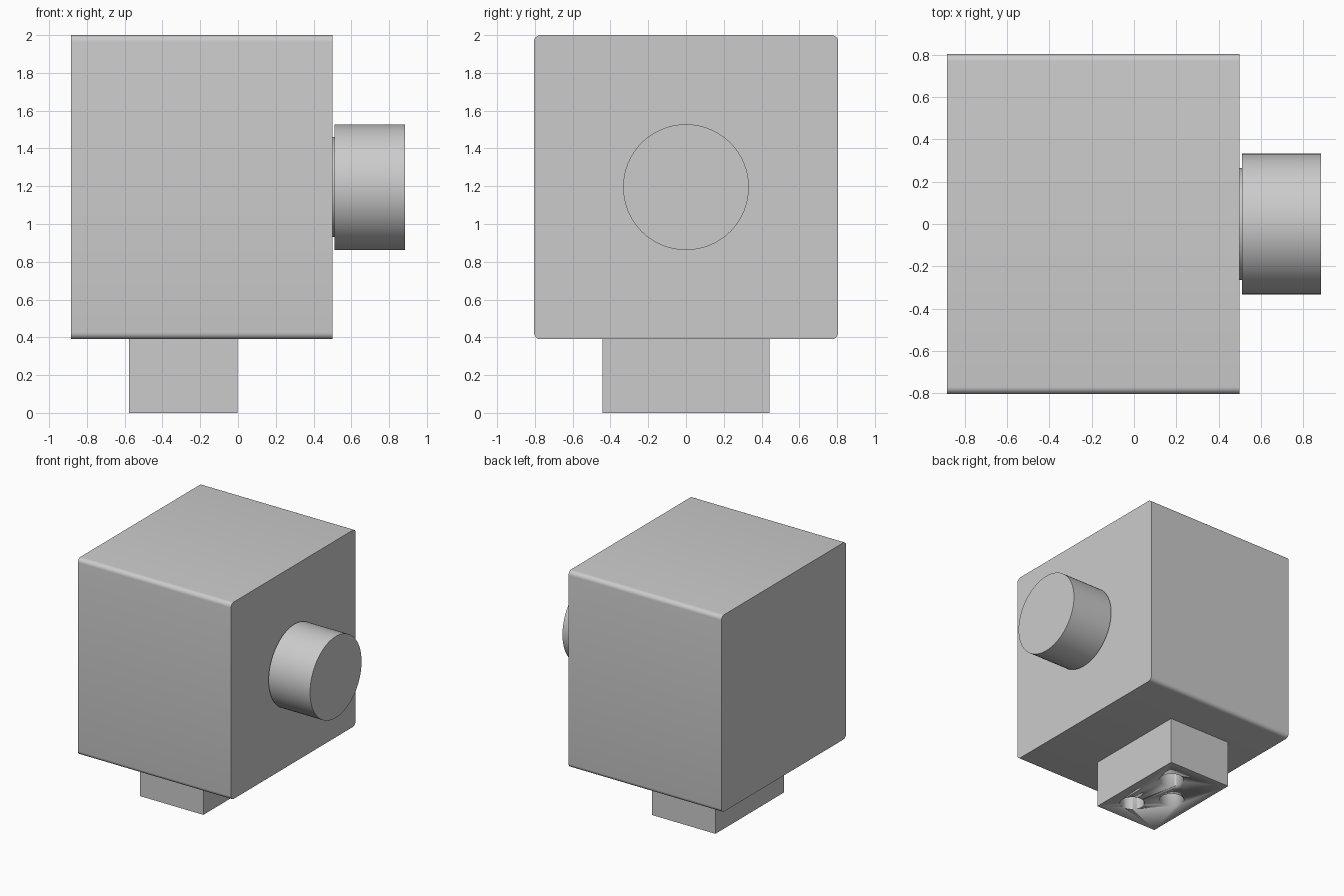
import bpy
import bmesh
import math
from mathutils import Matrix, Vector

default = bpy.data.objects.get("Cube")
if default:
    bpy.data.objects.remove(default, do_unlink=True)

grey = bpy.data.materials.new("light_grey")
grey.use_nodes = True
COLOUR = (0.6, 0.6, 0.6, 1)
grey.diffuse_color = COLOUR
grey.node_tree.nodes["Principled BSDF"].inputs["Base Color"].default_value = COLOUR


def finish(name, bm):
    """Turn a bmesh into a named, smooth-shaded grey object."""
    mesh = bpy.data.meshes.new(name)
    bm.to_mesh(mesh)
    bm.free()
    mesh.materials.append(grey)
    ob = bpy.data.objects.new(name, mesh)
    bpy.context.collection.objects.link(ob)
    bpy.ops.object.select_all(action='DESELECT')
    ob.select_set(True)
    bpy.context.view_layer.objects.active = ob
    bpy.ops.object.shade_smooth_by_angle(angle=math.radians(30))
    return ob


def box(low, high):
    low, high = Vector(low), Vector(high)
    bm = bmesh.new()
    bmesh.ops.create_cube(bm, size=1, matrix=Matrix.Translation((low + high) / 2)
                          @ Matrix.Diagonal((high - low).to_4d()))
    return bm


def cylinder(name, radius, start, end, segments=64):
    """Cylinder running between two points."""
    start, end = Vector(start), Vector(end)
    axis = end - start
    bm = bmesh.new()
    bmesh.ops.create_cone(bm, cap_ends=True, segments=segments, radius1=radius,
                          radius2=radius, depth=axis.length,
                          matrix=Matrix.Translation((start + end) / 2)
                          @ axis.to_track_quat('Z', 'Y').to_matrix().to_4x4())
    return finish(name, bm)


# Housing with its four lengthwise edges rounded
bm = box((-0.885, -0.805, 0.39), (0.5, 0.805, 2))
long_edges = [e for e in bm.edges if abs(e.verts[0].co.x - e.verts[1].co.x) > 0.1]
bmesh.ops.bevel(bm, geom=long_edges, offset=0.035, segments=6, profile=0.5,
                affect='EDGES')
finish("housing", bm)

# Knob on a short, narrower collar
cylinder("knob_collar", 0.265, (0.5, 0, 1.195), (0.51, 0, 1.195))
cylinder("knob", 0.333, (0.51, 0, 1.195), (0.885, 0, 1.195))

# Connector block with three round sockets in its underside
block = finish("connector_block", box((-0.577, -0.443, 0), (-0.003, 0.443, 0.39)))
for i, (x, y) in enumerate([(-0.18, 0.235), (-0.18, -0.235), (-0.38, 0)]):
    cutter = cylinder(f"socket_cutter_{i + 1}", 0.095, (x, y, -0.1), (x, y, 0.37), 48)
    cutter.hide_render = True
    cutter.hide_set(True)
    cut = block.modifiers.new(f"socket_{i + 1}", 'BOOLEAN')
    cut.operation = 'DIFFERENCE'
    cut.solver = 'EXACT'
    cut.object = cutter
